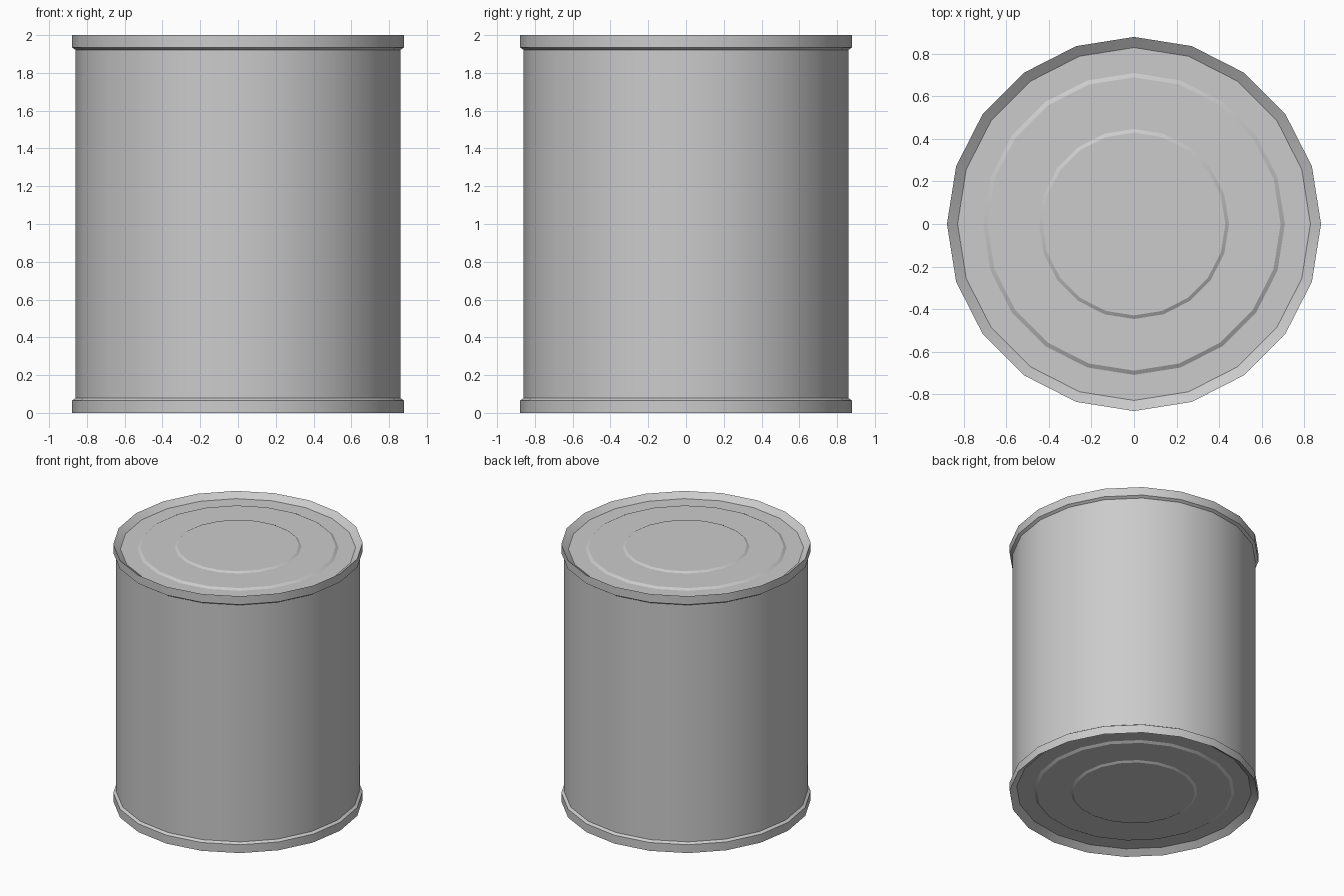
import bpy
import bmesh
from math import cos, sin, pi

SIDES = 20
HEIGHT = 2.0
WALL_RADIUS = 0.86

cube = bpy.data.objects.get("Cube")
if cube:
    bpy.data.objects.remove(cube, do_unlink=True)


def lathe(name, profile):
    """Revolve (radius, z) points, listed from the top down, around z."""
    bm = bmesh.new()
    rings = []
    for r, z in profile:
        if r == 0:
            rings.append([bm.verts.new((0, 0, z))] * SIDES)
        else:
            angles = [2 * pi * i / SIDES for i in range(SIDES)]
            rings.append([bm.verts.new((r * cos(a), r * sin(a), z)) for a in angles])
    for upper, lower in zip(rings, rings[1:]):
        for i in range(SIDES):
            j = (i + 1) % SIDES
            corners = [upper[i], lower[i], lower[j], upper[j]]
            bm.faces.new(list(dict.fromkeys(corners)))
    mesh = bpy.data.meshes.new(name)
    bm.to_mesh(mesh)
    bm.free()
    obj = bpy.data.objects.new(name, mesh)
    bpy.context.collection.objects.link(obj)
    bpy.ops.object.select_all(action="DESELECT")
    obj.select_set(True)
    bpy.context.view_layer.objects.active = obj
    bpy.ops.object.shade_smooth_by_angle(angle=pi / 7)
    return obj


# End cap: stepped panel, sunken edge, raised rim and lip back to the wall
cap = [
    (0, 1.985), (0.43, 1.985), (0.447, 1.975),
    (0.69, 1.975), (0.71, 1.963), (0.83, 1.963),
    (0.88, HEIGHT), (0.88, 1.935), (WALL_RADIUS, 1.922),
]
lathe("top_lid", cap)
lathe("bottom_lid", [(r, HEIGHT - z) for r, z in reversed(cap)])

# Straight side wall between the two lips
lip_z = cap[-1][1]
lathe("can_wall", [(WALL_RADIUS, lip_z), (WALL_RADIUS, HEIGHT - lip_z)])
